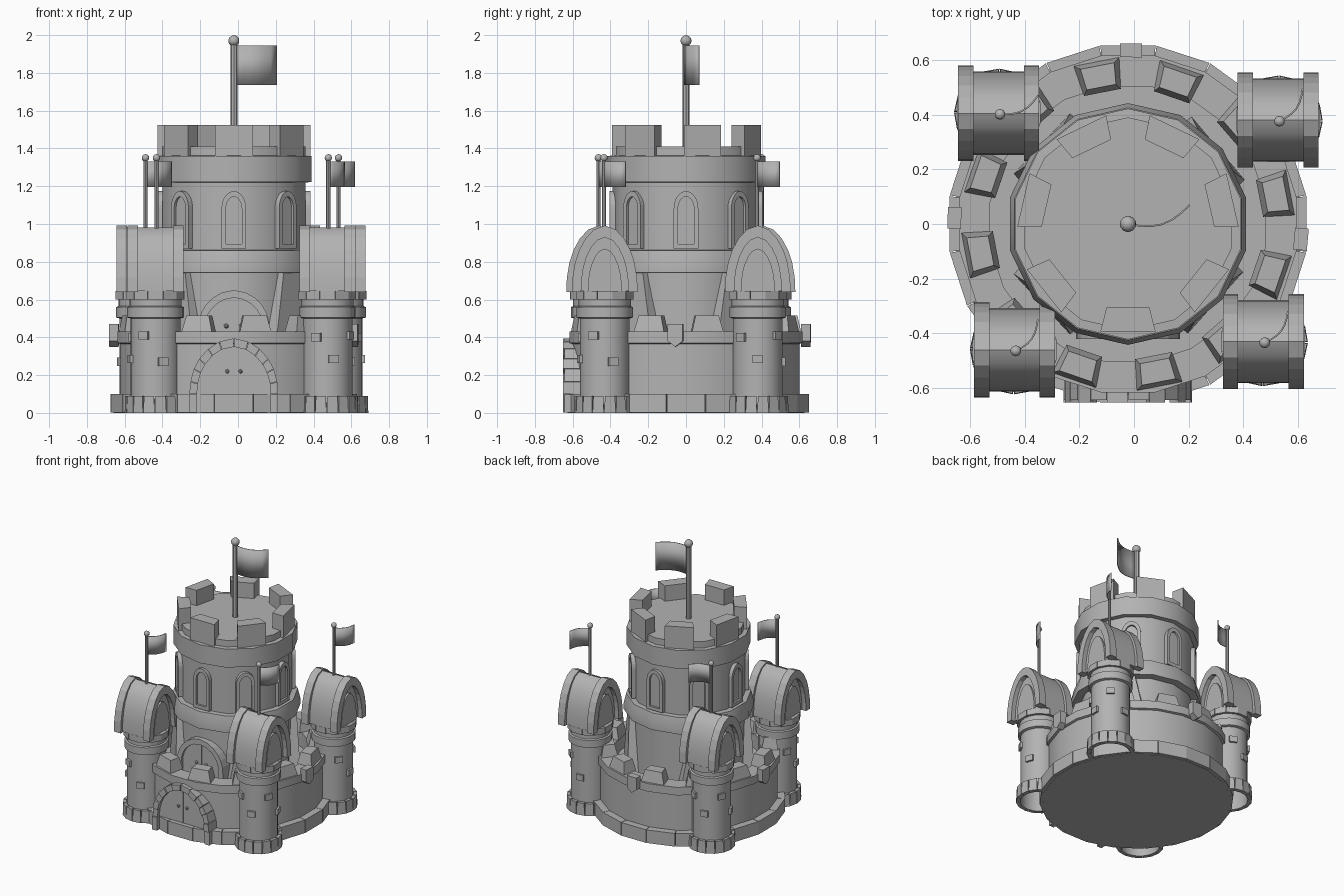
import bpy, bmesh, math
from mathutils import Matrix, Vector

if "Cube" in bpy.data.objects:
    bpy.data.objects.remove(bpy.data.objects["Cube"])

CX, CY = -0.022, 0.0
KEEP = (CX, CY)
STONE = bpy.data.materials.new("dark_grey")
STONE.diffuse_color = (.45, .45, .45, 1)
STONE.use_nodes = True
STONE.node_tree.nodes["Principled BSDF"].inputs["Base Color"].default_value = STONE.diffuse_color


def finish(name, bm):
    bmesh.ops.recalc_face_normals(bm, faces=bm.faces)
    me = bpy.data.meshes.new(name)
    bm.to_mesh(me)
    bm.free()
    me.materials.append(STONE)
    ob = bpy.data.objects.new(name, me)
    bpy.context.collection.objects.link(ob)
    return ob


def radial(angle, r, c=KEEP):
    """Local +y points outward at the given angle."""
    return (Matrix.Translation((c[0], c[1], 0)) @ Matrix.Rotation(math.radians(angle - 90), 4, 'Z')
            @ Matrix.Translation((0, r, 0)))


def lathe(name, profile, n, c=KEEP, rot=0):
    bm = bmesh.new()
    rings = []
    for r, z in profile:
        if r == 0:
            rings.append([bm.verts.new((c[0], c[1], z))] * n)
        else:
            rings.append([bm.verts.new((c[0] + r * math.cos(math.radians(rot) + math.tau * i / n),
                                        c[1] + r * math.sin(math.radians(rot) + math.tau * i / n), z))
                          for i in range(n)])
    for a, b in zip(rings, rings[1:]):
        for i in range(n):
            j = (i + 1) % n
            bm.faces.new(dict.fromkeys((a[i], a[j], b[j], b[i])))
    return finish(name, bm)


def hull8(bm, lo, hi):
    """Closed block from a bottom and a top quad."""
    lo, hi = [[bm.verts.new(p) for p in q] for q in (lo, hi)]
    bm.faces.new(lo[::-1])
    bm.faces.new(hi)
    for i in range(4):
        j = (i + 1) % 4
        bm.faces.new((lo[i], lo[j], hi[j], hi[i]))


def prism(bm, pts, y0, y1, m):
    a = [bm.verts.new(m @ Vector((x, y0, z))) for x, z in pts]
    b = [bm.verts.new(m @ Vector((x, y1, z))) for x, z in pts]
    bm.faces.new(a)
    bm.faces.new(b[::-1])
    for i in range(len(pts)):
        j = (i + 1) % len(pts)
        bm.faces.new((a[i], a[j], b[j], b[i]))


def ring_blocks(name, r0, r1, z0, z1, n, fill, c=KEEP, start=0.0, taper=0.0):
    """Wedge blocks around a circle, optionally narrowing upward."""
    bm = bmesh.new()
    for k in range(n):
        a, rows = start + 360 * k / n, []
        for z, t in ((z0, 0), (z1, taper)):
            da = 180 / n * fill - math.degrees(t / ((r0 + r1) / 2))
            rows.append([(c[0] + r * math.cos(math.radians(a + s * da)),
                          c[1] + r * math.sin(math.radians(a + s * da)), z)
                         for r, s in ((r0 + t, -1), (r1 - t, -1), (r1 - t, 1), (r0 + t, 1))])
        hull8(bm, *rows)
    return finish(name, bm)


SHAPE = [(1, 0), (.98, .22), (.9, .45), (.78, .63), (.58, .81), (.33, .94), (0, 1)]


def arch(w, z0, spring, z1):
    """Pointed arch outline from right foot to left foot."""
    half = [(w * x, spring + (z1 - spring) * t) for x, t in SHAPE]
    if spring > z0:
        half = [(w, z0)] + half
    return half + [(-x, z) for x, z in half[-2::-1]]


def band(name, outer, inner, y0, y1, m, gap=0.0):
    """Arch frame; with a gap it becomes separate stones."""
    bm = bmesh.new()
    mix = lambda p, s, t: (p[0] + (s[0] - p[0]) * t, p[1] + (s[1] - p[1]) * t)
    for i in range(len(outer) - 1):
        q = [outer[i], outer[i + 1], inner[i + 1], inner[i]]
        q = [mix(q[0], q[1], gap), mix(q[1], q[0], gap), mix(q[2], q[3], gap), mix(q[3], q[2], gap)]
        prism(bm, q, y0, y1 - (.008 if gap and i % 2 else 0), m)
    return finish(name, bm)


def solid(name, pts, y0, y1, m):
    bm = bmesh.new()
    prism(bm, pts, y0, y1, m)
    return finish(name, bm)


def box_pts(w, z0, z1):
    return [(-w, z0), (w, z0), (w, z1), (-w, z1)]


def flag(label, x, y, z0, ztop, r, ball, fz0, fz1, end):
    lathe(label + "_pole", [(0, z0), (r, z0), (r, ztop), (0, ztop)], 8, (x, y))
    bm = bmesh.new()
    bmesh.ops.create_icosphere(bm, subdivisions=2, radius=ball, matrix=Matrix.Translation((x, y, ztop)))
    finish(label + "_finial", bm)
    d = Vector(end)
    side = Vector((d.y, -d.x))
    bm = bmesh.new()
    row = []
    for i in range(7):
        t = i / 6
        p = Vector((x, y)) + d * t + side * .16 * math.sin(math.pi * t)
        row.append((bm.verts.new((p.x, p.y, fz0)), bm.verts.new((p.x, p.y, fz1))))
    for a, b in zip(row, row[1:]):
        bm.faces.new((a[0], b[0], b[1], a[1]))
    mod = finish(label + "_cloth", bm).modifiers.new("thickness", 'SOLIDIFY')
    mod.thickness = .006
    mod.offset = 0


# Curtain wall with base, cornice and courtyard floor
lathe("ground_plinth", [(0, 0), (.635, 0), (.635, .09), (.59, .1)], 20, rot=9)
ring_blocks("plinth_stones", .58, .66, .002, .1, 20, .985)
lathe("curtain_wall", [(.608, .08), (.608, .365), (.624, .37), (.624, .43), (.51, .43), (.51, .32), (0, .32)], 20, rot=9)
ring_blocks("wall_merlons", .495, .61, .43, .515, 12, .53, start=11, taper=.018)
bm = bmesh.new()
for a in (89, -5, 178):
    prism(bm, [(-.04, .47), (-.04, .38), (0, .35), (.04, .38), (.04, .47)], 0, .05, radial(a, .61))
finish("wall_corbels", bm)

# Front gate
gate = radial(270, .6)
band("gate_arch_stones", arch(.235, 0, .1, .395), arch(.195, 0, .1, .35), -.06, .052, gate, .02)
solid("gate_door", arch(.195, 0, .1, .35), -.06, .02, gate)
bm = bmesh.new()
for x in (-.1, 0, .1):
    prism(bm, box_pts(.004, .01, .33 if x == 0 else .29), .0, .026, gate)
for x in (-.035, .035):
    bmesh.ops.create_icosphere(bm, subdivisions=1, radius=.012, matrix=gate @ Matrix.Translation((x, .024, .22)))
finish("gate_planks_and_knobs", bm)

# Central keep
lathe("keep_body", [(.388, .32), (.388, .74), (.442, .742), (.442, .79), (.425, .86), (.388, .862),
                    (.388, 1.22), (.422, 1.222), (.422, 1.36), (.39, 1.362), (.39, 1.41), (0, 1.41)], 14, rot=90 / 7)
ring_blocks("keep_merlons", .315, .405, 1.36, 1.525, 7, .56, start=270)
for k in range(8):
    m = radial(270 + 45 * k, .375)
    band("keep_window_frame", arch(.065, .87, 1.08, 1.175), arch(.042, .895, 1.08, 1.145), -.03, .03, m)
    solid("keep_window_pane", arch(.046, .89, 1.08, 1.15), -.03, .015, m)
    solid("keep_window_sill", box_pts(.065, .87, .895), -.03, .03, m)

# Inner keep door
door = radial(270, .37)
band("keep_door_frame", arch(.19, .32, .44, .65), arch(.155, .32, .44, .61), -.05, .05, door)
solid("keep_door", arch(.155, .32, .44, .61), -.05, .03, door)
bm = bmesh.new()
prism(bm, box_pts(.004, .33, .6), 0, .036, door)
for x in (-.04, .04):
    bmesh.ops.create_icosphere(bm, subdivisions=1, radius=.014, matrix=door @ Matrix.Translation((x, .032, .46)))
finish("keep_door_seam_and_knobs", bm)

# Flared buttresses on the keep
bm = bmesh.new()
for a in (40, 137, 223, 318):
    m = radial(a, 0)
    hull8(bm, [m @ Vector(p) for p in ((-.16, .3, .32), (.16, .3, .32), (.15, .43, .32), (-.15, .43, .32))],
          [m @ Vector(p) for p in ((-.06, .34, .75), (.06, .34, .75), (.06, .41, .75), (-.06, .41, .75))])
finish("keep_buttresses", bm)

flag("keep_flag", CX, CY, 1.4, 1.97, .019, .03, 1.735, 1.945, (.226, .07))

# Four corner towers with vaulted roofs
TOWERS = [("back_left", -.495, .405, (.14, .07)), ("front_left", -.437, -.46, (.08, .115)),
          ("front_right", .473, -.43, (.085, .115)), ("back_right", .527, .38, (.085, .12))]
for label, x, y, end in TOWERS:
    c = (x, y)
    lathe(label + "_tower", [(.132, 0), (.132, .5), (.15, .505), (.15, .56), (.138, .565), (.138, .6), (.15, .605),
                             (.15, .64), (0, .64)], 20, c)
    ring_blocks(label + "_tower_base", .135, .163, 0, .09, 16, .96, c, start=10, taper=.003)
    ring_blocks(label + "_tower_collar", .13, .158, .6, .645, 12, .97, c)
    out = math.degrees(math.atan2(y - CY, x - CX))
    bm = bmesh.new()
    for a, z in ((-75, .4), (-35, .285), (15, .41), (60, .27)):
        prism(bm, box_pts(.027, z - .022, z + .022), -.02, .013, radial(out + a, .132, c))
    finish(label + "_tower_bricks", bm)
    m = Matrix.Translation((x, y, 0)) @ Matrix.Rotation(-math.pi / 2, 4, 'Z')
    solid(label + "_roof_vault", arch(.152, .645, .645, .982), -.115, .115, m)
    for s in (-1, 1):
        y0, y1 = sorted((s * .092, s * .148))
        band(label + "_roof_rim", arch(.174, .64, .64, .992), arch(.125, .64, .64, .93), y0, y1, m)
        g0, g1 = sorted((s * .09, s * .128))
        solid(label + "_gable", arch(.09, .645, .645, .87), g0, g1, m)
    flag(label + "_flag", x + .005, y - .004, .95, 1.35, .011, .02, 1.195, 1.33, end)

# Round surfaces shade smooth, corners stay sharp
bpy.ops.object.select_all(action='SELECT')
bpy.context.view_layer.objects.active = bpy.context.selected_objects[0]
bpy.ops.object.shade_smooth_by_angle(angle=math.radians(30))
